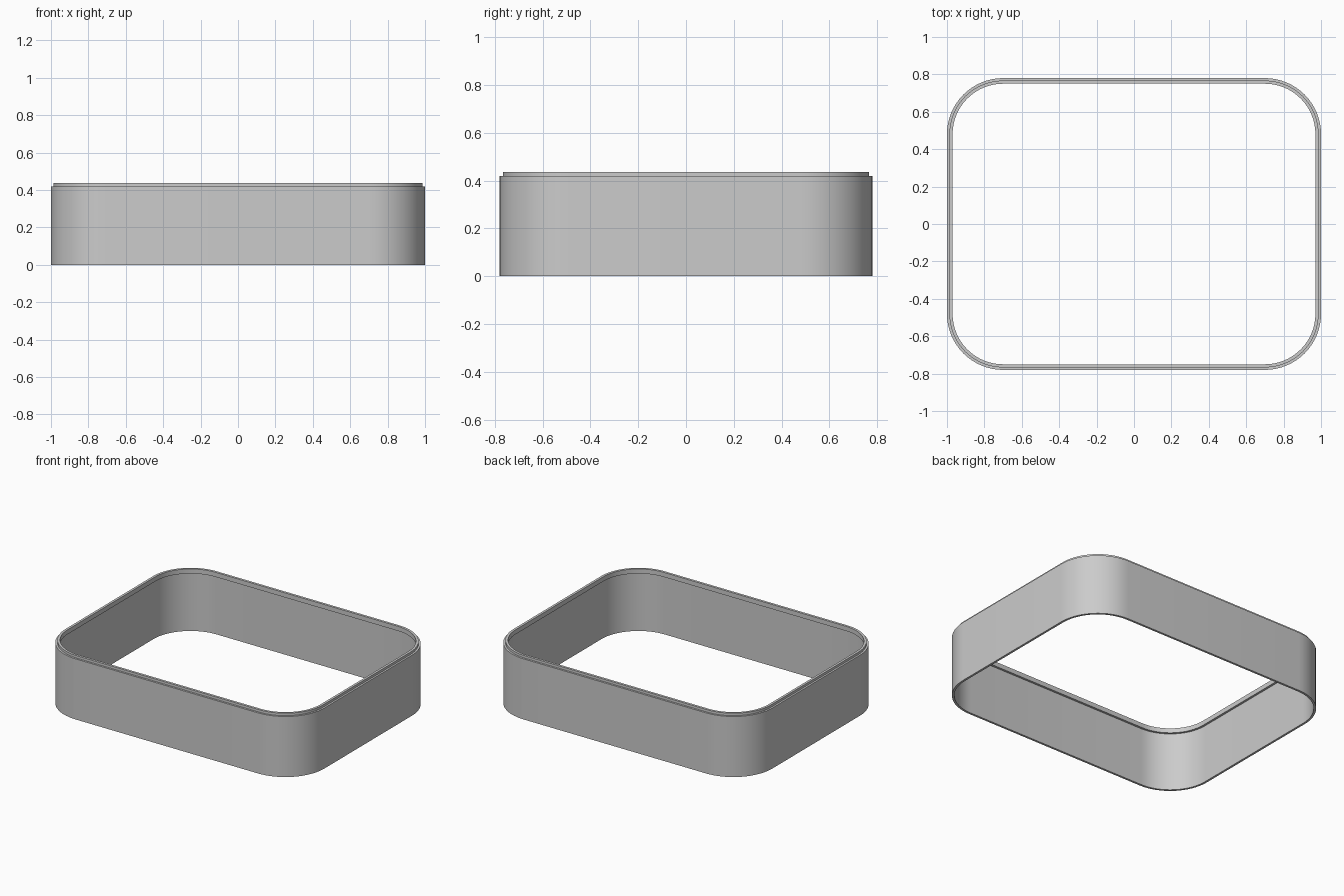
import bpy
import bmesh
from math import cos, sin, pi, radians

cube = bpy.data.objects.get("Cube")
if cube:
    bpy.data.objects.remove(cube, do_unlink=True)

HALF_X, HALF_Y, RADIUS, STEPS = 1.0, 0.78, 0.3, 16

# Plain grey plastic
grey = bpy.data.materials.new("plain_grey")
grey.use_nodes = True
colour = (0.6, 0.6, 0.6, 1)
grey.diffuse_color = colour
grey.node_tree.nodes["Principled BSDF"].inputs["Base Color"].default_value = colour

# Wall section as (inset, height): thin wall, stepped top and inner lip
section = [(0, 0), (0, 0.42), (0.013, 0.42), (0.013, 0.437),
           (0.03, 0.437), (0.03, 0.405), (0.015, 0.405), (0.015, 0)]


def rounded_loop(bm, inset, z):
    """Rounded rectangle of vertices, moved inward by inset."""
    verts = []
    r = RADIUS - inset
    corners = [(1, 1), (-1, 1), (-1, -1), (1, -1)]
    for quarter, (sx, sy) in enumerate(corners):
        for i in range(STEPS + 1):
            a = (quarter + i / STEPS) * pi / 2
            verts.append(bm.verts.new((sx * (HALF_X - RADIUS) + r * cos(a),
                                       sy * (HALF_Y - RADIUS) + r * sin(a), z)))
    return verts


# Sweep the section around the rounded rectangle
bm = bmesh.new()
loops = [rounded_loop(bm, inset, z) for inset, z in section]
for k, low in enumerate(loops):
    high = loops[(k + 1) % len(loops)]
    for i in range(len(low)):
        j = (i + 1) % len(low)
        bm.faces.new((low[i], low[j], high[j], high[i]))
bmesh.ops.recalc_face_normals(bm, faces=bm.faces)

mesh = bpy.data.meshes.new("frame_wall")
bm.to_mesh(mesh)
bm.free()
mesh.materials.append(grey)
frame = bpy.data.objects.new("frame_wall", mesh)
bpy.context.collection.objects.link(frame)

# Smooth corners, sharp rims
bpy.ops.object.select_all(action='DESELECT')
frame.select_set(True)
bpy.context.view_layer.objects.active = frame
bpy.ops.object.shade_smooth_by_angle(angle=radians(30))
